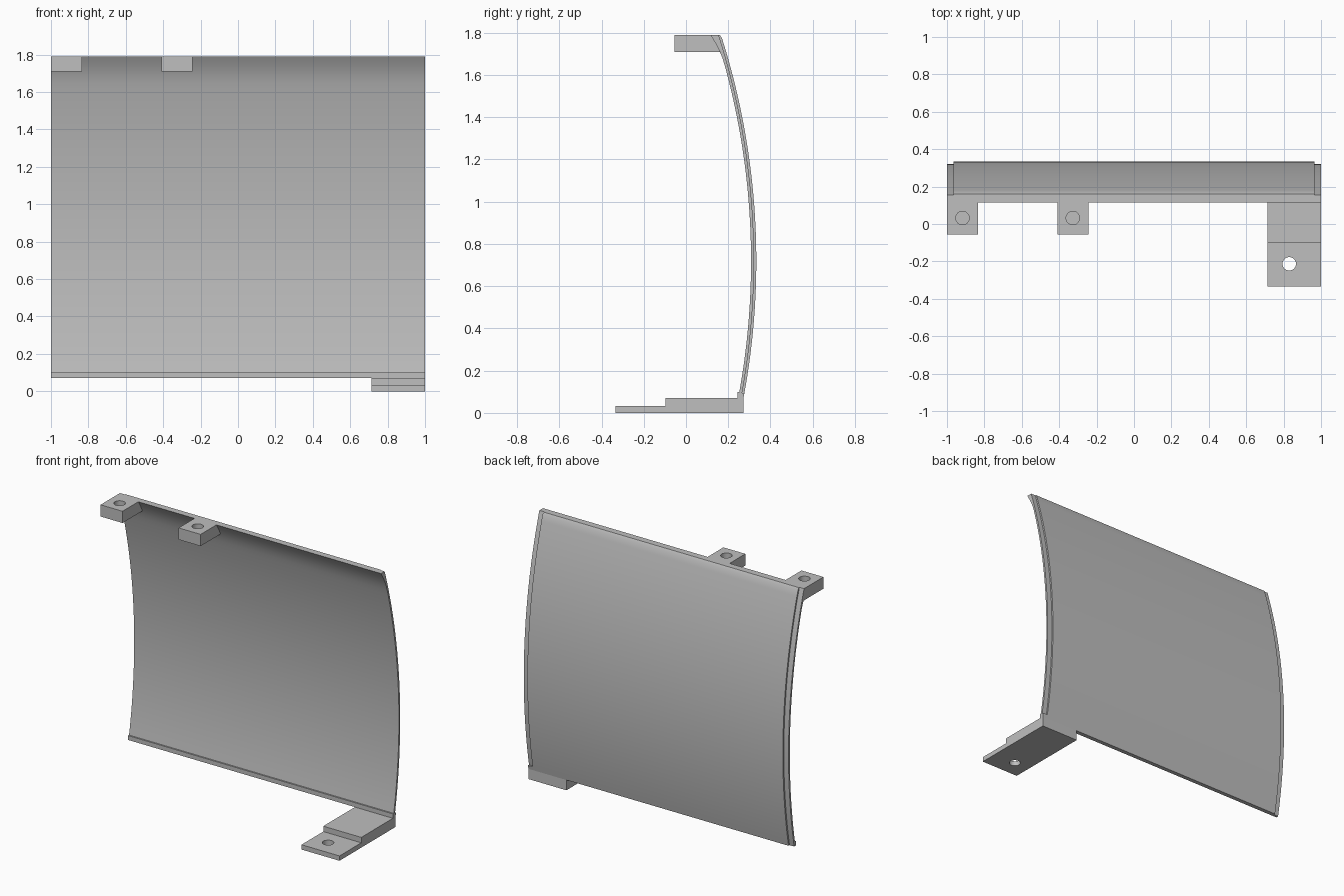
import bpy
import bmesh
from math import radians, sqrt

cube = bpy.data.objects.get("Cube")
if cube:
    bpy.data.objects.remove(cube, do_unlink=True)

grey = bpy.data.materials.new("plain_grey")
grey.use_nodes = True
colour = (0.52, 0.52, 0.52, 1)
grey.diffuse_color = colour
grey.node_tree.nodes["Principled BSDF"].inputs["Base Color"].default_value = colour

TOP, BOTTOM, RADIUS, MID_Z = 1.79, 0.07, 3.5, 0.72
INNER, LEDGE, OUTER = 0.308, 0.322, 0.333


def arc_y(crest, z):
    """Depth of the bowed wall at height z."""
    return crest - RADIUS + sqrt(RADIUS ** 2 - (z - MID_Z) ** 2)


def arc(crest, z0, z1, steps=48, curl=0):
    points = []
    for i in range(steps + 1):
        z = z0 + (z1 - z0) * i / steps
        bend = curl * max(0, (z - 1.65) / (TOP - 1.65)) ** 2
        points.append((arc_y(crest, z) - bend, z))
    return points


def extrude(name, profile, x0, x1):
    """Sweep a (y, z) outline along x."""
    bm = bmesh.new()
    face = bm.faces.new([bm.verts.new((x0, y, z)) for y, z in profile])
    swept = bmesh.ops.extrude_face_region(bm, geom=[face])
    verts = [v for v in swept["geom"] if isinstance(v, bmesh.types.BMVert)]
    bmesh.ops.translate(bm, verts=verts, vec=(x1 - x0, 0, 0))
    bmesh.ops.recalc_face_normals(bm, faces=bm.faces)
    mesh = bpy.data.meshes.new(name)
    bm.to_mesh(mesh)
    bm.free()
    mesh.materials.append(grey)
    obj = bpy.data.objects.new(name, mesh)
    bpy.context.collection.objects.link(obj)
    return obj


def smooth(obj):
    bpy.ops.object.select_all(action='DESELECT')
    obj.select_set(True)
    bpy.context.view_layer.objects.active = obj
    bpy.ops.object.shade_smooth_by_angle(angle=radians(20))


def drill(obj, x, y, z_low, z_high):
    """Cut a round vertical hole."""
    bpy.ops.mesh.primitive_cylinder_add(
        vertices=32, radius=0.036, depth=z_high - z_low,
        location=(x, y, (z_low + z_high) / 2))
    cutter = bpy.context.object
    cutter.name = obj.name + "_hole_cutter"
    cutter.data.materials.append(grey)
    cutter.hide_render = True
    cutter.hide_set(True)
    cut = obj.modifiers.new("hole", 'BOOLEAN')
    cut.object = cutter
    cut.solver = 'EXACT'
    bpy.context.view_layer.objects.active = obj
    bpy.ops.object.modifier_apply(modifier=cut.name)
    bpy.data.objects.remove(cutter, do_unlink=True)
    smooth(obj)


# Inner wall, full width, with a curled top and a small lip along the bottom
lip = [(0.243, BOTTOM), (0.243, 0.1)]
wall = lip + arc(INNER, 0.1, TOP, curl=0.025) + arc(LEDGE, TOP, BOTTOM)
smooth(extrude("inner_wall", wall, -1, 1))

# Outer skin, stopping short of both ends to leave stepped ledges
skin = arc(LEDGE, BOTTOM, TOP) + [(0.16, TOP)] + arc(OUTER, 1.775, BOTTOM)
smooth(extrude("outer_skin", skin, -0.965, 0.965))

# Filled corner where the ledge ends above the foot
corner = arc(LEDGE, BOTTOM, 0.095, 2) + arc(OUTER, 0.095, BOTTOM, 2)
extrude("ledge_end", corner, 0.965, 1)

# Stepped foot bracket with a through hole
back = arc_y(OUTER, BOTTOM)
foot = [(-0.333, 0), (back, 0), (back, BOTTOM), (-0.098, BOTTOM),
        (-0.098, 0.033), (-0.333, 0.033)]
drill(extrude("foot_bracket", foot, 0.713, 1), 0.83, -0.213, -0.1, 0.1)

# Two mounting tabs with blind holes
tab = [(-0.055, 1.71), (0.163, 1.71), (0.12, TOP), (-0.055, TOP)]
for name, x0 in (("end_tab", -1), ("middle_tab", -0.41)):
    drill(extrude(name, tab, x0, x0 + 0.166), x0 + 0.083, 0.032, 1.735, 1.9)
